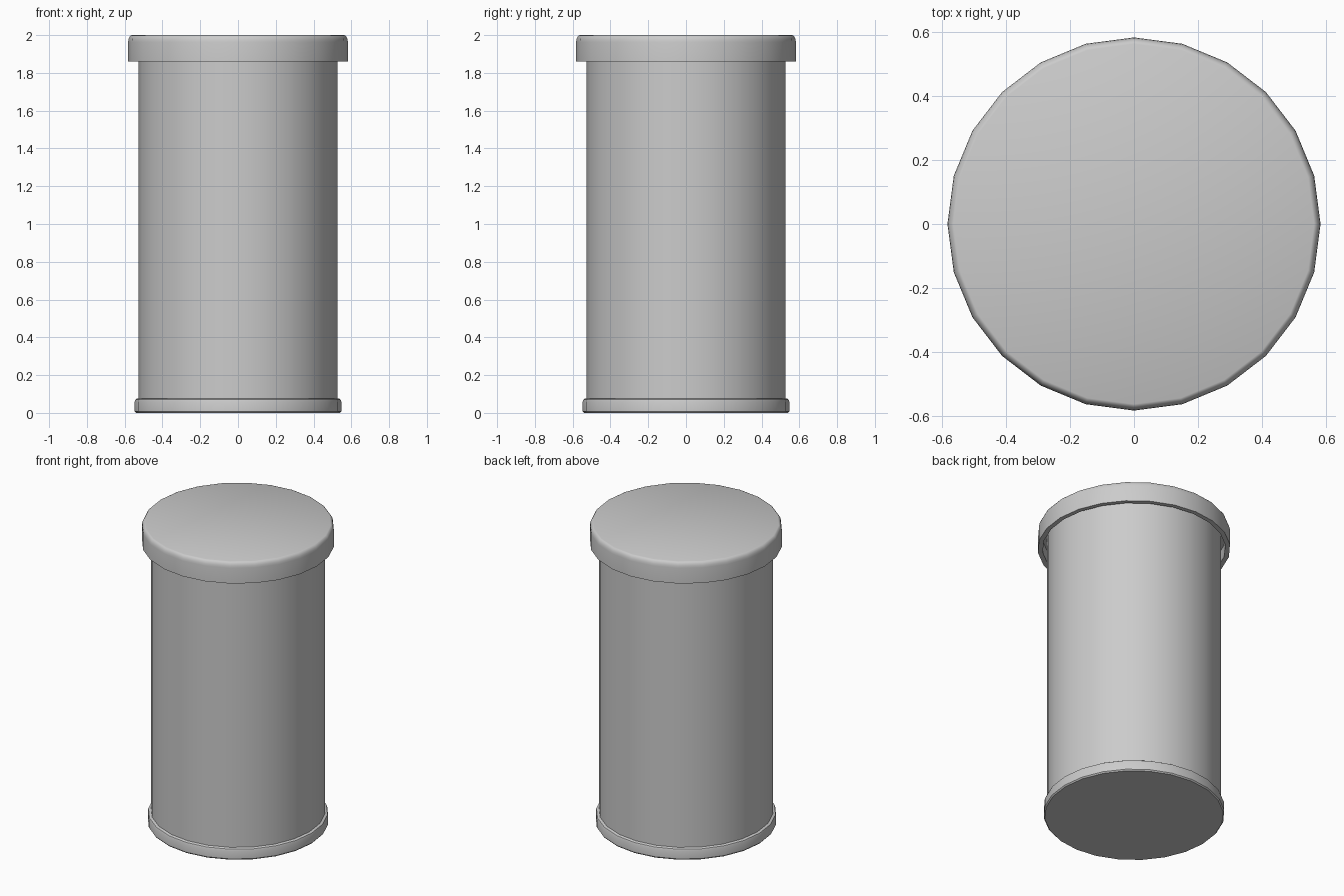
import bpy, bmesh, math

if "Cube" in bpy.data.objects:
    bpy.data.objects.remove(bpy.data.objects["Cube"])

SIDES = 24


def lathe(name, profile, closed=False):
    """Spin an (r, z) profile; open profiles get flat end caps."""
    bm = bmesh.new()
    rings = []
    for r, z in profile:
        rings.append([bm.verts.new((r * math.cos(2 * math.pi * i / SIDES),
                                    r * math.sin(2 * math.pi * i / SIDES), z))
                      for i in range(SIDES)])
    pairs = list(zip(rings, rings[1:]))
    if closed:
        pairs.append((rings[-1], rings[0]))
    for a, b in pairs:
        for i in range(SIDES):
            j = (i + 1) % SIDES
            bm.faces.new((a[i], a[j], b[j], b[i]))
    if not closed:
        bm.faces.new(rings[0][::-1])
        bm.faces.new(rings[-1])
    bmesh.ops.recalc_face_normals(bm, faces=bm.faces)
    mesh = bpy.data.meshes.new(name)
    bm.to_mesh(mesh)
    bm.free()
    obj = bpy.data.objects.new(name, mesh)
    bpy.context.collection.objects.link(obj)
    bpy.ops.object.select_all(action='DESELECT')
    obj.select_set(True)
    bpy.context.view_layer.objects.active = obj
    bpy.ops.object.shade_smooth_by_angle(angle=math.radians(35))
    return obj


# Straight container wall, running up into the lid
lathe("body", [(0.527, 0.04), (0.527, 1.95)])

# Slightly wider foot with softened edges
lathe("base_rim", [(0.54, 0.0), (0.547, 0.008), (0.547, 0.06),
                   (0.543, 0.071), (0.535, 0.076)])

# Overhanging cap with rounded shoulder and a hollow underside
lathe("lid", [(0.527, 1.94), (0.553, 1.94), (0.553, 1.86), (0.582, 1.86),
              (0.582, 1.963), (0.58, 1.977), (0.576, 1.988), (0.569, 1.997),
              (0.562, 2.0)])
